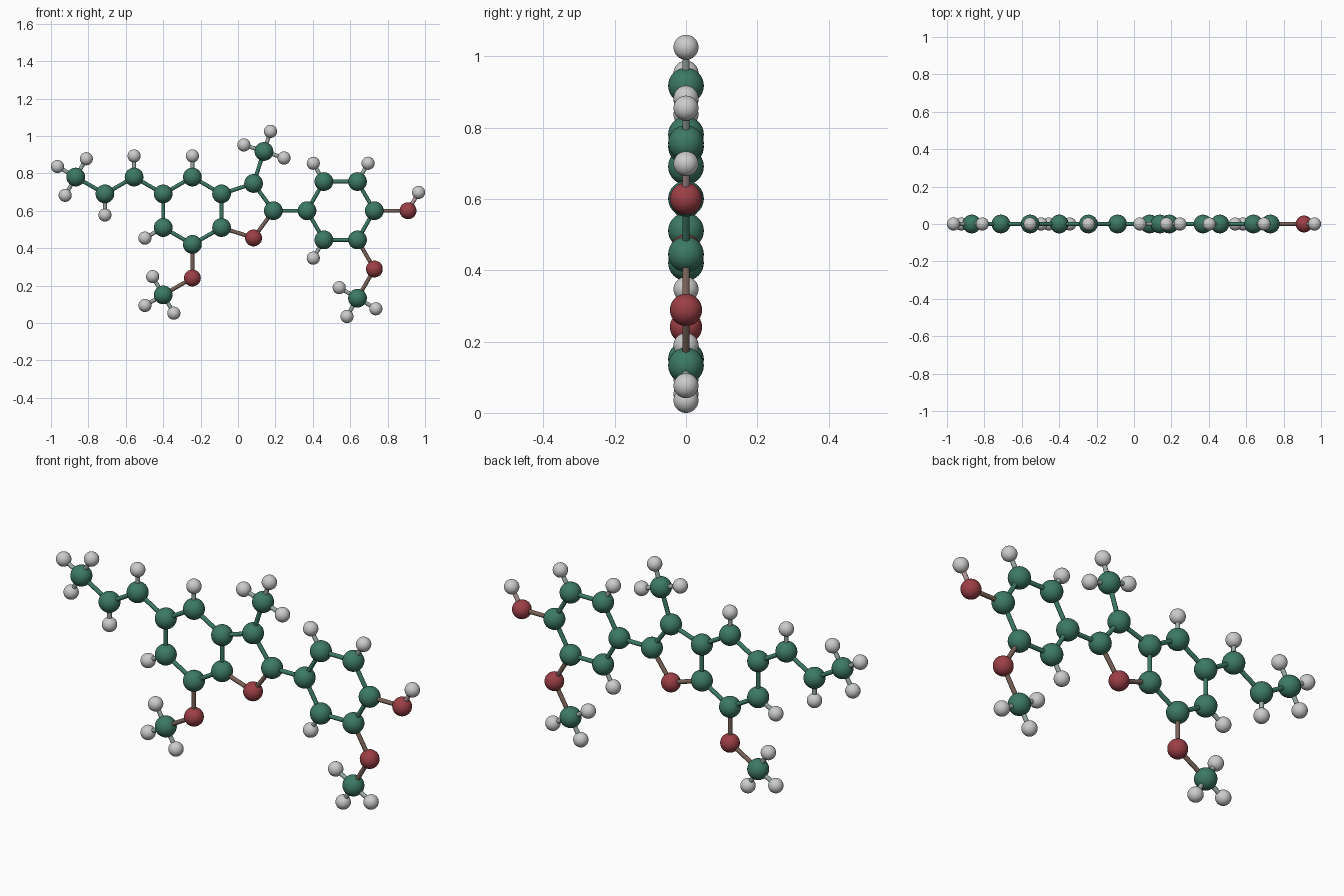
import bpy, bmesh
from math import sin, cos, radians
from mathutils import Vector

if "Cube" in bpy.data.objects:
    bpy.data.objects.remove(bpy.data.objects["Cube"])

L, LH = 0.18, 0.113          # heavy-atom and hydrogen bond lengths
BOND_R = 0.0105
RADIUS = {"C": 0.05, "O": 0.045, "H": 0.035}
COLOR = {"C": (0.045, 0.19, 0.13), "O": (0.33, 0.05, 0.06), "H": (0.6, 0.6, 0.6)}
LABEL = {"C": "carbon", "O": "oxygen", "H": "hydrogen"}


def material(a, b):
    """Colour of an atom (a == b) or the blended colour of a bond."""
    name = "colour_" + "_".join(sorted({LABEL[a], LABEL[b]}))
    m = bpy.data.materials.get(name)
    if not m:
        m = bpy.data.materials.new(name)
        m.diffuse_color = [(p + q) / 2 for p, q in zip(COLOR[a], COLOR[b])] + [1]
        m.use_nodes = True
        m.node_tree.nodes["Principled BSDF"].inputs["Base Color"].default_value = m.diffuse_color
    return m


def make_mesh(name, mat, build):
    bm = bmesh.new()
    build(bm)
    for f in bm.faces:
        f.smooth = len(f.verts) <= 4
    me = bpy.data.meshes.new(name)
    bm.to_mesh(me)
    bm.free()
    me.materials.append(mat)
    return me


# Shared ball meshes
BALL = {e: make_mesh(LABEL[e] + "_ball", material(e, e),
                     lambda bm, r=r: bmesh.ops.create_uvsphere(bm, u_segments=32, v_segments=20, radius=r))
        for e, r in RADIUS.items()}


def add(name, mesh):
    ob = bpy.data.objects.new(name, mesh)
    bpy.context.collection.objects.link(ob)
    return ob


def atom(e, pos):
    add(LABEL[e] + "_atom", BALL[e]).location = pos
    return e, Vector(pos)


def bond(a, b):
    d = b[1] - a[1]
    me = make_mesh("bond", material(a[0], b[0]), lambda bm: bmesh.ops.create_cone(
        bm, cap_ends=True, segments=16, radius1=BOND_R, radius2=BOND_R, depth=d.length))
    ob = add("bond", me)
    ob.location = (a[1] + b[1]) / 2
    ob.rotation_euler = d.to_track_quat('Z', 'Y').to_euler()


def polar(center, ang, r):
    return Vector(center) + Vector((cos(radians(ang)) * r, 0, sin(radians(ang)) * r))


def grow(parent, e, ang):
    """Attach a new atom to parent in the given direction."""
    child = atom(e, polar(parent[1], ang, LH if e == "H" else L))
    bond(parent, child)
    return child


def methyl(parent, ang):
    """Carbon with three hydrogens."""
    c = grow(parent, "C", ang)
    for turn in (-90, 0, 90):
        grow(c, "H", ang + turn)


def hexagon(center, start):
    ring = [atom("C", polar(center, start + 60 * k, L)) for k in range(6)]
    for k in range(6):
        bond(ring[k], ring[(k + 1) % 6])
    return ring


X, Z = -0.088, 0.6005        # middle of the bond shared by the fused rings

# Left six-sided ring
A = hexagon((X - L * cos(radians(30)), 0, Z), 30)

# Five-sided ring fused to it
R5 = L / 2 / sin(radians(36))
mid = (X + R5 * cos(radians(36)), 0, Z)
top, tip, oxy = (atom(e, polar(mid, a, R5)) for e, a in (("C", 72), ("C", 0), ("O", -72)))
for a, b in ((A[0], top), (top, tip), (tip, oxy), (oxy, A[5])):
    bond(a, b)
methyl(top, 72)

# Left ring hydrogens, side chain and methoxy group
grow(A[1], "H", 90)
grow(A[3], "H", 210)
c3 = grow(A[2], "C", 150)
grow(c3, "H", 90)
c2 = grow(c3, "C", 210)
grow(c2, "H", 270)
methyl(c2, 150)
methyl(grow(A[4], "O", 270), 210)

# Right six-sided ring with hydroxyl and methoxy groups
B = hexagon(tip[1] + Vector((2 * L, 0, 0)), 0)
bond(tip, B[3])
for k in (1, 2, 4):
    grow(B[k], "H", 60 * k)
grow(grow(B[0], "O", 0), "H", 60)
methyl(grow(B[5], "O", 300), 240)
